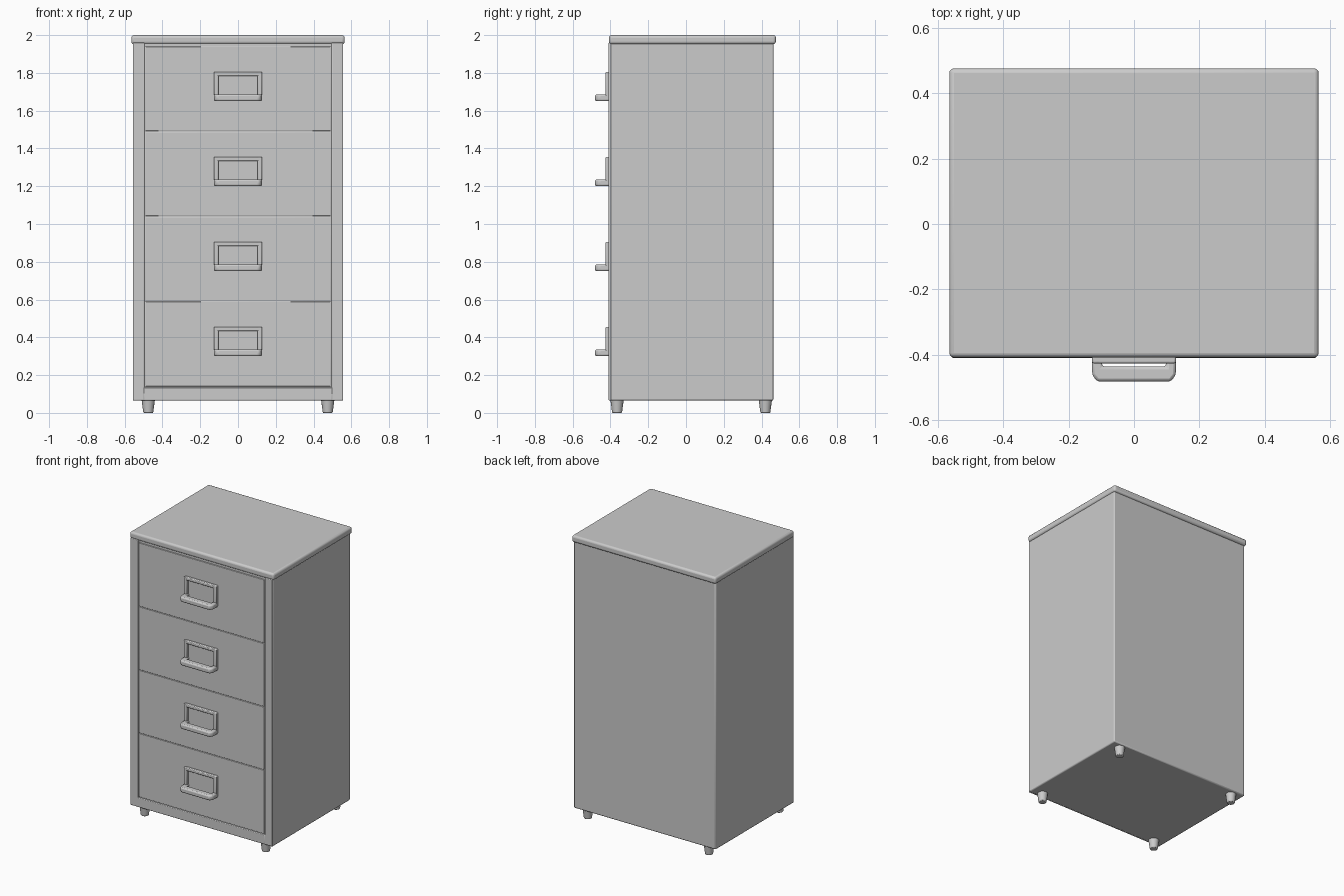
import bpy
import bmesh
import math

cube = bpy.data.objects.get("Cube")
if cube:
    bpy.data.objects.remove(cube, do_unlink=True)

# One painted metal grey
metal = bpy.data.materials.new("grey_metal")
metal.use_nodes = True
GREY = (0.6, 0.6, 0.6, 1)
metal.diffuse_color = GREY
metal.node_tree.nodes["Principled BSDF"].inputs["Base Color"].default_value = GREY


def finish(bm, name, bevel=0, segments=2):
    bmesh.ops.recalc_face_normals(bm, faces=bm.faces)
    mesh = bpy.data.meshes.new(name)
    bm.to_mesh(mesh)
    bm.free()
    obj = bpy.data.objects.new(name, mesh)
    bpy.context.collection.objects.link(obj)
    mesh.materials.append(metal)
    if bevel:
        mod = obj.modifiers.new("soft_edges", "BEVEL")
        mod.width, mod.segments = bevel, segments
    bpy.ops.object.select_all(action="DESELECT")
    obj.select_set(True)
    bpy.context.view_layer.objects.active = obj
    bpy.ops.object.shade_smooth_by_angle(angle=math.radians(35))
    return obj


def box(name, x, y, z, bevel=0, segments=2):
    """Box from (min, max) ranges."""
    bm = bmesh.new()
    bmesh.ops.create_cube(bm, size=1)
    for v in bm.verts:
        for i, (lo, hi) in enumerate((x, y, z)):
            v.co[i] = lo if v.co[i] < 0 else hi
    return finish(bm, name, bevel, segments)


def prism(name, outline, z0, z1, bevel):
    """Plan outline extruded upwards."""
    bm = bmesh.new()
    face = bm.faces.new([bm.verts.new((x, y, z0)) for x, y in outline])
    top = bmesh.ops.extrude_face_region(bm, geom=[face])["geom"]
    for v in top:
        if isinstance(v, bmesh.types.BMVert):
            v.co.z = z1
    return finish(bm, name, bevel)


# Cabinet shell and overhanging top
box("cabinet_body", (-.557, .557), (-.402, .463), (.065, 1.97), .008)
box("cabinet_top", (-.565, .565), (-.408, .476), (1.952, 2), .014, 3)

# Raised frame around the drawers
FRONT = (-.41, -.395)
for side, s in (("right", -1), ("left", 1)):
    box(f"frame_{side}", sorted((s * .495, s * .557)), FRONT, (.066, 1.96), .004)
box("frame_bottom", (-.5, .5), FRONT, (.066, .135), .004)

# Drawers, each with a label holder and a pull
SEAMS = (.138, .592, 1.04, 1.49, 1.942)
for n, (low, high) in enumerate(zip(SEAMS, SEAMS[1:]), 1):
    box(f"drawer_{n}", (-.491, .491), (-.408, -.395),
        (low + .002, high - .002), .003)
    z = .30 + .45 * (n - 1)
    for side, s in (("right", -1), ("left", 1)):
        box(f"label_side_{side}_{n}", sorted((s * .104, s * .128)),
            (-.426, -.40), (z + .01, z + .155), .005)
    box(f"label_top_{n}", (-.127, .127), (-.426, -.40),
        (z + .133, z + .155), .005)
    # Pull bar joined to the front by two short arms, leaving a finger slot
    half = [(.128, -.40), (.128, -.462), (.112, -.482)]
    inner = [(.098, -.436), (.098, -.40)]
    outline = (half + [(-x, y) for x, y in reversed(half)]
               + [(-x, y) for x, y in reversed(inner)] + inner)
    prism(f"drawer_pull_{n}", outline, z, z + .036, .009)

# Tapered feet
for fx in (-.475, .475):
    for fy in (-.365, .42):
        bm = bmesh.new()
        bmesh.ops.create_cone(bm, cap_ends=True, segments=16, radius1=.026,
                              radius2=.036, depth=.075)
        bmesh.ops.translate(bm, verts=bm.verts, vec=(fx, fy, .0375))
        finish(bm, f"foot_{'left' if fx > 0 else 'right'}_{'back' if fy > 0 else 'front'}", .004)
